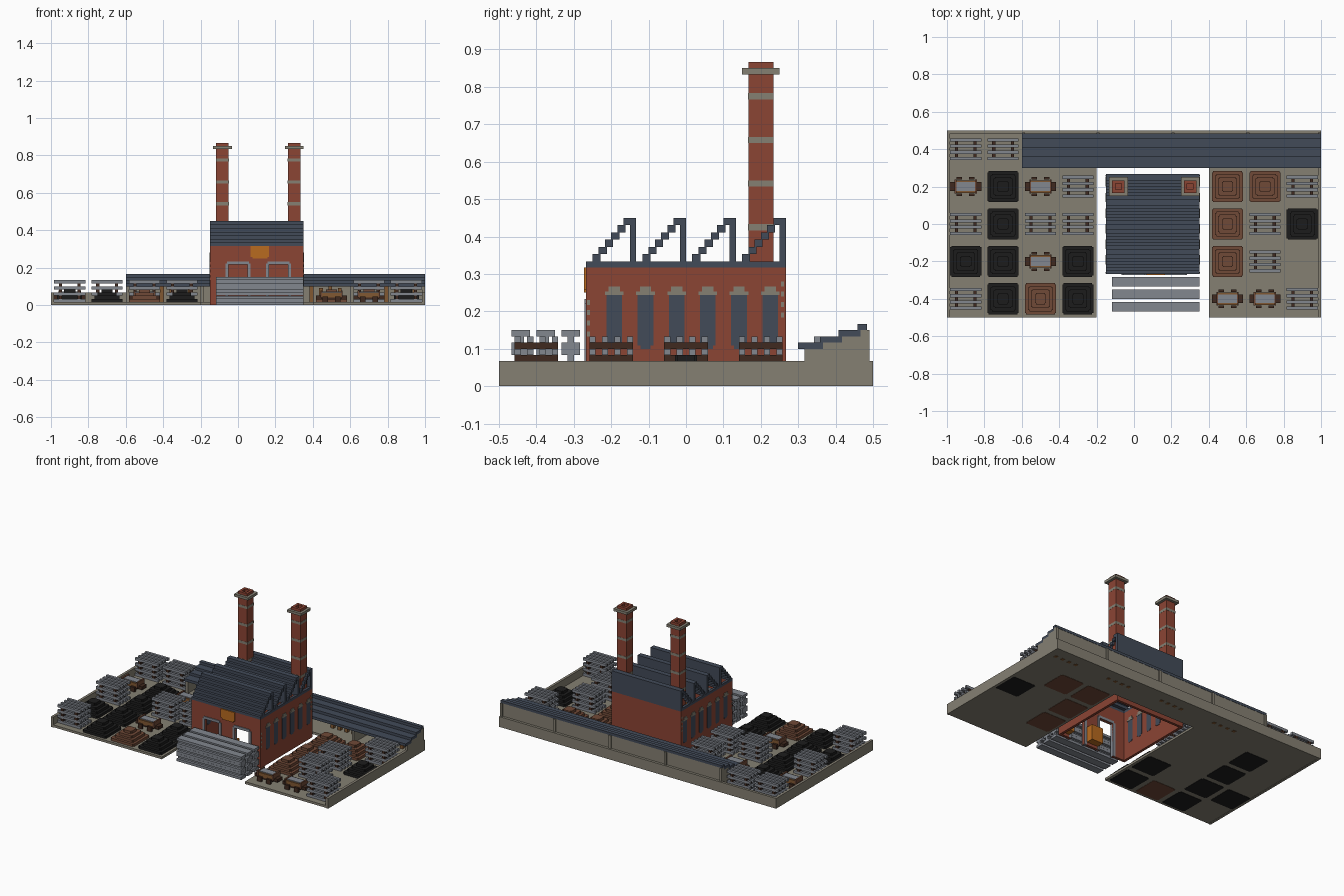
import bpy, bmesh
from mathutils import Vector

if "Cube" in bpy.data.objects:
    bpy.data.objects.remove(bpy.data.objects["Cube"])

U = 1 / 60  # building grid unit


def material(name, rgb):
    m = bpy.data.materials.new(name)
    m.use_nodes = True
    m.diffuse_color = (*rgb, 1)
    m.node_tree.nodes["Principled BSDF"].inputs["Base Color"].default_value = (*rgb, 1)
    return m


BRICK = material("red_brick", (0.26, 0.058, 0.034))
SLATE = material("slate_blue", (0.054, 0.069, 0.098))
STONE = material("stone", (0.235, 0.216, 0.171))
STEEL = material("steel_grey", (0.225, 0.242, 0.275))
COAL = material("coal_black", (0.012, 0.012, 0.012))
RUST = material("rust_brown", (0.16, 0.067, 0.038))
DARK = material("dark_timber", (0.051, 0.023, 0.014))
OCHRE = material("ochre", (0.48, 0.145, 0.014))
WOOD = material("pale_timber", (0.22, 0.098, 0.032))


def boxes(name, mat, items, at=(0, 0)):
    """One object from boxes (x0, x1, y0, y1, z0, z1) in grid units."""
    bm = bmesh.new()
    for x0, x1, y0, y1, z0, z1 in items:
        lo, hi = Vector((x0, y0, z0)), Vector((x1, y1, z1))
        size, mid = hi - lo, (lo + hi) / 2
        for v in bmesh.ops.create_cube(bm, size=1)["verts"]:
            v.co = Vector(v.co[i] * size[i] + mid[i] for i in range(3)) * U
    me = bpy.data.meshes.new(name)
    bm.to_mesh(me)
    bm.free()
    me.materials.append(mat)
    ob = bpy.data.objects.new(name, me)
    ob.location = (at[0] * U, at[1] * U, 0)
    bpy.context.collection.objects.link(ob)
    return ob


# Yard floor around the factory and low boundary walls
boxes("yard_floor", STONE, [(-60, -12, -30, 18, 0.1, 1), (24, 60, -30, 18, 0.1, 1),
                            (-60, 60, 18, 30, 0.1, 1)])
boxes("boundary_walls", STONE, [(-60, -59, -30, 30, 0, 4), (59, 60, -30, 30, 0, 4),
                                (-59, 59, 29, 30, 0, 4)])

# Open shed: stepped roof, back wall, stepped partitions, stored stakes
steps = [(18, 22, 6), (21.5, 25, 7), (24.5, 28, 8), (27.5, 29, 9)]
boxes("shed_roof", SLATE, [(-36, 60, a, b, z, z + 1) for a, b, z in steps])
boxes("shed_back_wall", STONE, [(-36, 60, 28, 28.9, 1, 9)])
boxes("shed_partitions", STONE,
      [(x, x + 1, max(a, 19), min(b, 28.95), 1, z)
       for x in (-36, -12, 12, 36, 59) for a, b, z in steps])
boxes("shed_buttresses", STONE,
      [(x, x + 1, 28, 29.4, 1, 9) for x in (-36, -12, 12, 36, 59)])
boxes("stored_stakes", WOOD,
      [(c + d, c + d + 1.2, 24.5, 25.7, 0, 5.5 + (d % 2))
       for c in (-20, 4, 28, 52) for d in (-5, -2, 1, 4)])

# Factory walls with two open doorways in the front
boxes("front_wall", BRICK, [(-9, -3, -16, -15, 0, 13), (3, 10, -16, -15, 0, 13),
                            (16, 21, -16, -15, 0, 13), (-9, 21, -16, -15, 13, 19)])
boxes("side_walls", BRICK, [(-9, -8, -15, 15, 0, 19), (20, 21, -15, 15, 0, 19)])
boxes("back_wall", BRICK, [(-9, 21, 15, 16, 0, 19)])
boxes("door_surrounds", STEEL,
      [b for x in (-4, 9) for b in ((x, x + 1, -16.3, -14.9, 0, 13.3),
                                    (x + 7, x + 8, -16.3, -14.9, 0, 13.3),
                                    (x + 0.5, x + 7.5, -16.3, -14.9, 13, 14))])
boxes("front_sign", OCHRE, [(4, 10, -16.4, -16, 15.5, 19), (4.6, 9.4, -16.4, -16, 15, 15.5)])
boxes("indoor_hearths", OCHRE, [(4, 9, -14.8, -12, 1, 7), (17, 19.8, -14.8, -12, 1, 7)])

# Tall side windows with lintels, and corner quoins
window_y = [-13 + 5 * i for i in range(6)]
for side, x in (("right", -9), ("left", 20)):
    boxes(side + "_windows", SLATE,
          [b for y in window_y for b in ((x - 0.1, x + 1.1, y + 0.25, y + 2.75, 6.5, 15),
                                         (x - 0.1, x + 1.1, y + 0.7, y + 2.3, 6, 6.5))])
    boxes(side + "_lintels", STONE,
          [b for y in window_y for b in ((x - 0.2, x + 1.2, y + 0.6, y + 2.4, 15.2, 16),
                                         (x - 0.2, x + 1.2, y, y + 3, 14.6, 15.2))])
    boxes(side + "_quoins", STONE,
          [(x - 0.1, x + 1.1, y, y + 0.5, z, z + 0.8)
           for y, z0 in ((-15.9, 8), (15.2, 11)) for z in (z0, z0 + 1.7, z0 + 3.4, z0 + 5)])

# Sawtooth roof: eaves ring, gutters, upright backs and stepped slopes
boxes("eaves", SLATE, [(-9, 21, -16, -15, 19, 20), (-9, 21, 15, 16, 19, 20),
                       (-9, -8, -15, 15, 19, 20), (20, 21, -15, 15, 19, 20)])
backs = [-9 + 8 * k for k in range(4)]
boxes("roof_gutters", SLATE, [(-8, 20, y + 1, y + 2, 19.2, 20) for y in backs[:3]])
boxes("roof_backs", SLATE, [(-9, 21, y, y + 1, 19.5, 27) for y in backs])
boxes("roof_slopes", SLATE,
      [(-9, 21, y - 6 + i, y - 4.7 + i, 20 + i * 7 / 6, 20 + (i + 1) * 7 / 6)
       for y in backs for i in range(6)])


# Chimneys with hollow tops, flat bands and a projecting cap
def ring(r, hole, z0, z1):
    return [(-r, r, -r, -hole, z0, z1), (-r, r, hole, r, z0, z1),
            (-r, -hole, -hole, hole, z0, z1), (hole, r, -hole, hole, z0, z1)]


for side, x in (("right", -5), ("left", 18)):
    boxes(side + "_chimney", BRICK, [(-2, 2, -2, 2, 15, 50)] + ring(2, 1, 50, 52), (x, 12))
    boxes(side + "_chimney_bands", STONE,
          [(-2.06, 2.06, -2.06, 2.06, z, z + 1) for z in (25, 32, 39, 46)], (x, 12))
    boxes(side + "_chimney_cap", STONE, ring(3, 1.9, 50, 51), (x, 12))

# Stacked steel girders in front of the doors
boxes("girders", STEEL,
      [b for y in (-28, -24, -20) for z in (0, 3, 6)
       for b in ((-7, 21, y, y + 3, z, z + 0.97), (-7, 21, y + 1, y + 2, z + 0.97, z + 2),
                 (-7, 21, y, y + 3, z + 2, z + 2.97))])


# Yard goods, one per cell
def steel_stack(at):
    boxes("steel_bars", STEEL, [(-5, 5, y, y + 1, z, z + 1)
                                for z in (1, 3, 5, 7) for y in (-3.5, -1.5, 0.5, 2.5)], at)
    boxes("stack_bearers", DARK, [(x - 0.5, x + 0.5, -3.5, 3.5, z, z + 1)
                                  for z in (2, 4, 6) for x in (-3, 3)], at)


def heap(name, mat, at):
    layers = [(5, 0, 2), (4, 2, 3), (3, 3, 4), (1.8, 4, 5)]
    boxes(name, mat, [b for r, z0, z1 in layers
                      for b in ((-r, r, -r + 0.4, r - 0.4, z0, z1),
                                (-r + 0.4, r - 0.4, -r, r, z0, z1))], at)


def cart(at):
    boxes("cart_frame", DARK, [(-3.2, 3.2, -2, 2, 1.8, 2.4), (-5, -3, -1.4, 1.4, 1.8, 3),
                               (3, 5, -1.4, 1.4, 1.8, 3)], at)
    boxes("cart_wheels", DARK, [(x - 0.9, x + 0.9, y - 0.4, y + 0.4, 1, 2.8)
                                for x in (-2, 2) for y in (-2.6, 2.6)], at)
    boxes("cart_sides", WOOD, [(-3, 3, -2, -1.4, 2.4, 4), (-3, 3, 1.4, 2, 2.4, 4)], at)
    boxes("cart_ends", RUST, [(-3.6, -3, -2.2, 2.2, 2.4, 4.6), (3, 3.6, -2.2, 2.2, 2.4, 4.6)], at)
    boxes("cart_load", STEEL, [(-3, 3, -1.4, 1.4, 2.4, 4.3)], at)


# S steel, C coal, R rusty ore, W cart; rows run from back to front
columns = (-54, -42, -30, -18, 30, 42, 54)
rows = {24: "SS.....", 12: "WCWSRRS", 0: "SCSSRSC", -12: "CCWCRS.", -24: "SCRCWWS"}
for y, row in rows.items():
    for x, kind in zip(columns, row):
        if kind == "S":
            steel_stack((x, y))
        elif kind == "C":
            heap("coal_heap", COAL, (x, y))
        elif kind == "R":
            heap("ore_heap", RUST, (x, y))
        elif kind == "W":
            cart((x, y))
